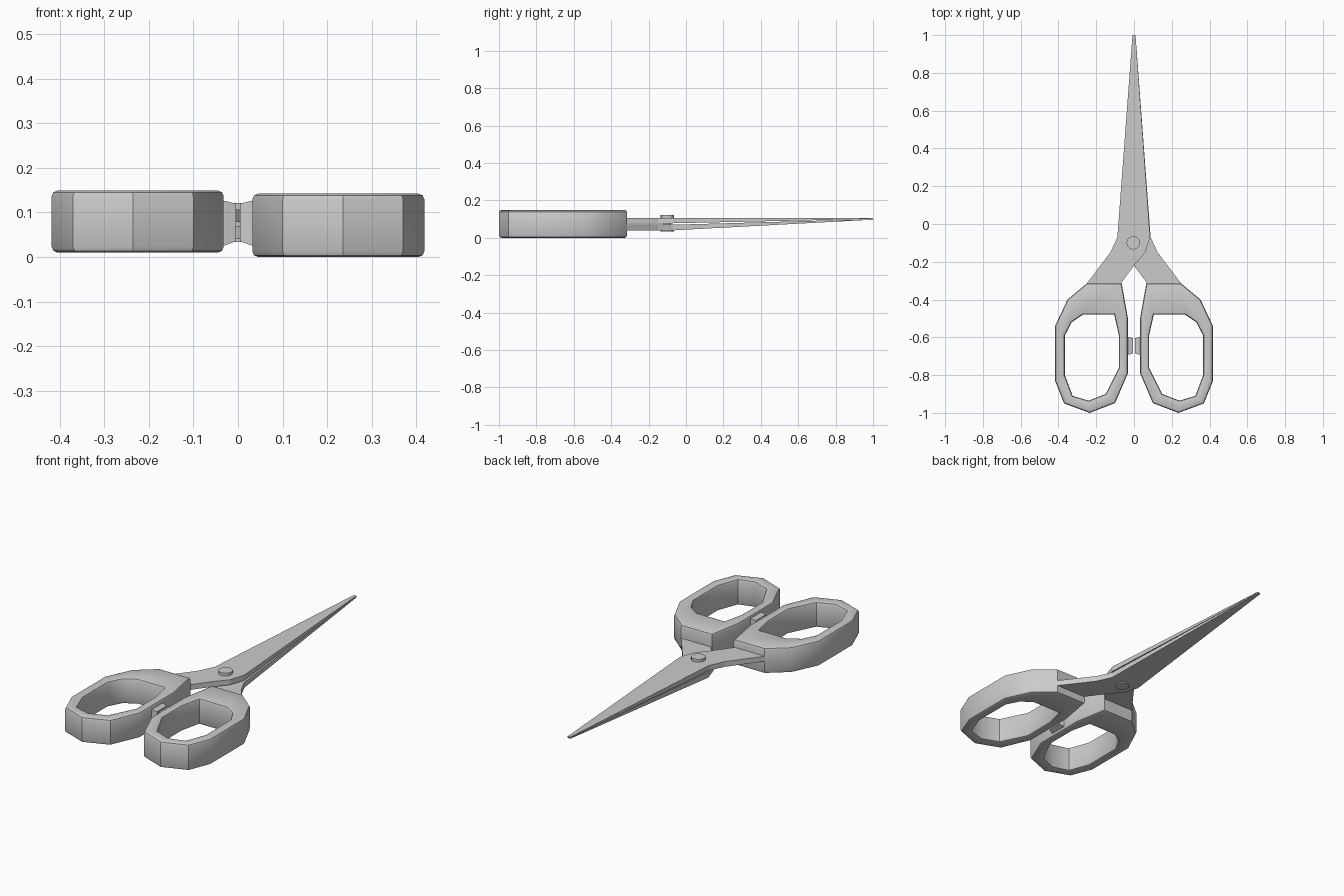
import bpy, bmesh, math

if "Cube" in bpy.data.objects:
    bpy.data.objects.remove(bpy.data.objects["Cube"])


def make_object(name, bm):
    bmesh.ops.recalc_face_normals(bm, faces=bm.faces)
    mesh = bpy.data.meshes.new(name)
    bm.to_mesh(mesh)
    bm.free()
    obj = bpy.data.objects.new(name, mesh)
    bpy.context.collection.objects.link(obj)
    return obj


def loft(name, sections):
    """Skin a run of four-cornered sections and cap both ends."""
    bm = bmesh.new()
    rows = [[bm.verts.new(p) for p in s] for s in sections]
    for a, b in zip(rows, rows[1:]):
        for i in range(4):
            j = (i + 1) % 4
            bm.faces.new((a[i], a[j], b[j], b[i]))
    bm.faces.new(rows[0])
    bm.faces.new(rows[-1])
    return make_object(name, bm)


# Finger loop outlines for the right side, paired outer and inner corners
OUTER = [(0.065, -0.315), (0.25, -0.315), (0.352, -0.40), (0.418, -0.54),
         (0.418, -0.83), (0.37, -0.95), (0.235, -1.0), (0.10, -0.948),
         (0.032, -0.79), (0.032, -0.50)]
INNER = [(0.105, -0.48), (0.27, -0.48), (0.33, -0.52), (0.366, -0.59),
         (0.366, -0.80), (0.325, -0.91), (0.24, -0.935), (0.15, -0.90),
         (0.08, -0.76), (0.08, -0.59)]


def handle(name, side, z0, z1):
    bm = bmesh.new()
    rings = [[bm.verts.new((side * x, y, z)) for x, y in pts]
             for pts, z in ((OUTER, z0), (OUTER, z1), (INNER, z1), (INNER, z0))]
    n = len(OUTER)
    rim = []
    for k in range(4):
        a, b = rings[k], rings[(k + 1) % 4]
        for i in range(n):
            j = (i + 1) % n
            bm.faces.new((a[i], a[j], b[j], b[i]))
            rim.append(bm.edges.get((a[i], a[j])))
    bmesh.ops.recalc_face_normals(bm, faces=bm.faces)
    bmesh.ops.bevel(bm, geom=rim, offset=0.013, segments=2, profile=0.5,
                    affect='EDGES')
    obj = make_object(name, bm)
    bpy.ops.object.select_all(action='DESELECT')
    obj.select_set(True)
    bpy.context.view_layer.objects.active = obj
    bpy.ops.object.shade_smooth_by_angle(angle=math.radians(35))


def blade(name, side, heights):
    # y, outer edge and crossing edge of the right-handled blade
    plan = [(-0.42, 0.25, 0.10), (-0.315, 0.25, 0.07), (-0.22, 0.178, 0.0),
            (-0.15, 0.125, -0.06), (-0.07, 0.088, -0.085), (1.0, 0.008, -0.008)]
    root, tip = heights
    sections = []
    for y, xa, xb in plan:
        z0, z1 = tip if y > 0 else root
        sections.append([(side * xa, y, z0), (side * xb, y, z0),
                         (side * xb, y, z1), (side * xa, y, z1)])
    loft(name, sections)


def bumper(name, side):
    sections = []
    for x, y0, y1, z0, z1 in ((0.045, -0.692, -0.595, 0.025, 0.128),
                              (0.03, -0.692, -0.598, 0.026, 0.126),
                              (0.005, -0.685, -0.605, 0.035, 0.12)):
        sections.append([(side * x, y0, z0), (side * x, y1, z0),
                         (side * x, y1, z1), (side * x, y0, z1)])
    loft(name, sections)


# Handles: the left one belongs to the upper blade and sits a little higher
handle("left_handle", -1, 0.010, 0.149)
handle("right_handle", 1, 0.0, 0.142)

# Blades
blade("upper_blade", -1, ((0.078, 0.106), (0.101, 0.106)))
blade("lower_blade", 1, ((0.040, 0.070), (0.097, 0.100)))

# Stops between the finger loops
bumper("left_bumper", -1)
bumper("right_bumper", 1)

# Pivot: a pin with a head above and below
for name, radius, z0, z1 in (("pivot_pin", 0.02, 0.045, 0.11),
                             ("pivot_head", 0.035, 0.104, 0.121),
                             ("pivot_base", 0.035, 0.034, 0.045)):
    bpy.ops.mesh.primitive_cylinder_add(vertices=32, radius=radius, depth=z1 - z0,
                                        location=(-0.004, -0.10, (z0 + z1) / 2))
    bpy.context.object.name = name
    bpy.ops.object.shade_smooth_by_angle(angle=math.radians(35))
